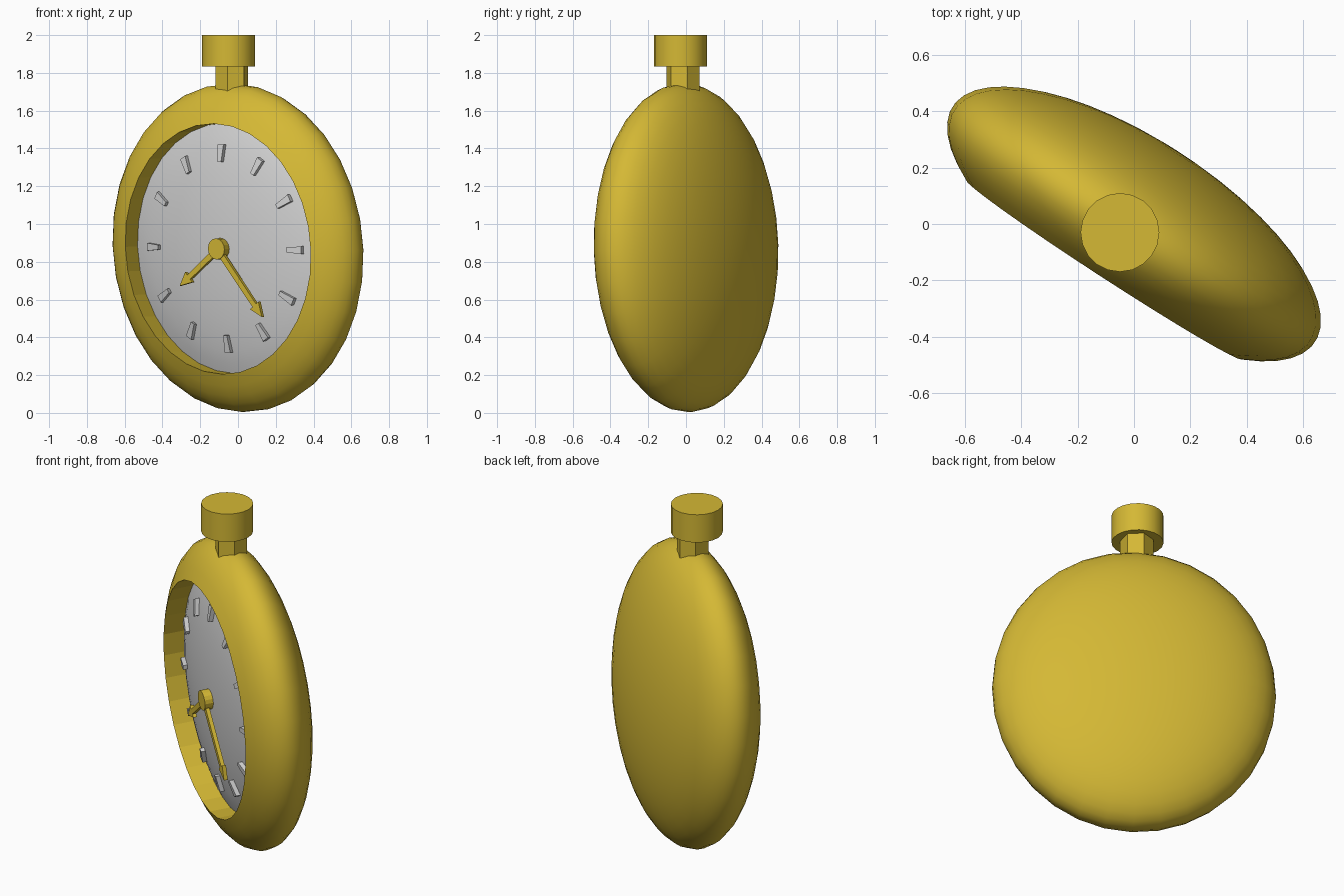
import bpy, bmesh, math
from mathutils import Matrix, Vector

if "Cube" in bpy.data.objects:
    bpy.data.objects.remove(bpy.data.objects["Cube"])


def material(name, rgb):
    m = bpy.data.materials.new(name)
    m.diffuse_color = (*rgb, 1)
    m.use_nodes = True
    m.node_tree.nodes["Principled BSDF"].inputs["Base Color"].default_value = m.diffuse_color
    return m


gold = material("gold", (0.66, 0.48, 0.035))
silver = material("silver grey", (0.64, 0.64, 0.64))

# Watch frame: x across the dial, y towards the back, z towards twelve
FRAME = Matrix(((0.838, 0.545, -0.033, 0.0),
                (-0.545, 0.838, -0.026, 0.0),
                (-0.018, 0.030, 1.0, 0.874),
                (0, 0, 0, 1)))
A, B, C = 0.769, 0.30, 0.87      # case radii: across, thick, tall
DA, DB = 0.855, 0.165            # dial dome: share of case radius, height
RIM, SEG = 0.762, 32             # opening as share of case radius


def finish(bm, name, mat, matrix=FRAME):
    bmesh.ops.recalc_face_normals(bm, faces=bm.faces)
    bm.transform(matrix)
    me = bpy.data.meshes.new(name)
    bm.to_mesh(me)
    bm.free()
    me.materials.append(mat)
    ob = bpy.data.objects.new(name, me)
    bpy.context.collection.objects.link(ob)
    return ob


def lathe(name, profile, mat, flat_from=99):
    """Spin (radius share, depth) points about the dial axis as ellipses."""
    bm = bmesh.new()
    rings = []
    for r, y in profile:
        if r < 1e-6:
            rings.append([bm.verts.new((0, y, 0))] * SEG)
        else:
            rings.append([bm.verts.new((A * r * math.sin(t), y, C * r * math.cos(t)))
                          for t in (2 * math.pi * i / SEG for i in range(SEG))])
    for k in range(len(rings) - 1):
        for i in range(SEG):
            j = (i + 1) % SEG
            quad = [rings[k][i], rings[k][j], rings[k + 1][j], rings[k + 1][i]]
            f = bm.faces.new(list(dict.fromkeys(quad)))
            f.smooth = k < flat_from
    return finish(bm, name, mat)


def plate(name, outline, y0, y1, mat):
    """Extrude an (x, z) outline between two depths."""
    bm = bmesh.new()
    f = bm.faces.new([bm.verts.new((x, y0, z)) for x, z in outline])
    ext = bmesh.ops.extrude_face_region(bm, geom=[f])["geom"]
    for v in ext:
        if isinstance(v, bmesh.types.BMVert):
            v.co.y = y1
    return finish(bm, name, mat)


# Case: ellipsoid open at the front, with a faceted inner wall
end = math.pi - math.asin(RIM)
steps = 18
shell = [(math.sin(end * i / steps), B * math.cos(end * i / steps)) for i in range(steps + 1)]
shell[0] = (0, B)
lathe("case", shell + [(RIM, -0.06)], gold, flat_from=steps)

# Domed dial
top = math.asin(RIM / DA)
dome = [(DA * math.sin(top * i / 8), -DB * math.cos(top * i / 8)) for i in range(9)]
lathe("dial", dome, silver)

# Twelve hour markers, tapered and lying on the dome
bm = bmesh.new()
for h in range(12):
    t = math.radians(30 * h)
    radial = Vector((A * math.sin(t), 0, C * math.cos(t)))
    side = Vector((A * math.cos(t), 0, -C * math.sin(t)))
    made = bmesh.ops.create_cube(bm, size=1)["verts"]
    for v in made:
        r = 0.58 + 0.105 * v.co.z
        dome_y = -DB * math.sqrt(1 - (r / DA) ** 2)
        w = 0.038 * v.co.x * (1 + 0.5 * v.co.z)
        v.co = radial * r + side * w + Vector((0, dome_y + (0.01 if v.co.y > 0 else -0.025), 0))
finish(bm, "hour_markers", silver)


# Hands: bars with arrow tips
def hand(name, tip_x, tip_z, y0, y1):
    tip = Vector((tip_x, tip_z))
    d = tip.normalized()
    p = Vector((d.y, -d.x))
    n = tip.length
    pts = [(0, -.016), (n - .075, -.014), (n - .075, -.034), (n, 0),
           (n - .075, .034), (n - .075, .014), (0, .016)]
    plate(name, [tuple(d * s + p * w) for s, w in pts], y0, y1, gold)


hand("hour_hand", -0.246, -0.20, -0.178, -0.200)
hand("minute_hand", 0.27, -0.355, -0.184, -0.206)
plate("hand_hub", [(0.052 * math.cos(k * math.pi / 8), 0.056 * math.sin(k * math.pi / 8))
                   for k in range(16)], -0.15, -0.212, gold)


# Stem and winding crown
def post(name, x, y, radius, z0, z1, sides, turn, smooth):
    bm = bmesh.new()
    bmesh.ops.create_cone(bm, cap_ends=True, segments=sides, radius1=radius,
                          radius2=radius, depth=z1 - z0)
    for f in bm.faces:
        f.smooth = smooth and len(f.verts) == 4
    finish(bm, name, gold, Matrix.Translation((x, y, (z0 + z1) / 2))
           @ Matrix.Rotation(math.radians(turn), 4, 'Z'))


# create_cone places its first corner on +y
post("stem", -0.033, -0.015, 0.09, 1.62, 1.85, 6, -75, False)
post("crown", -0.05, -0.03, 0.14, 1.835, 2.0, 20, 0, True)
